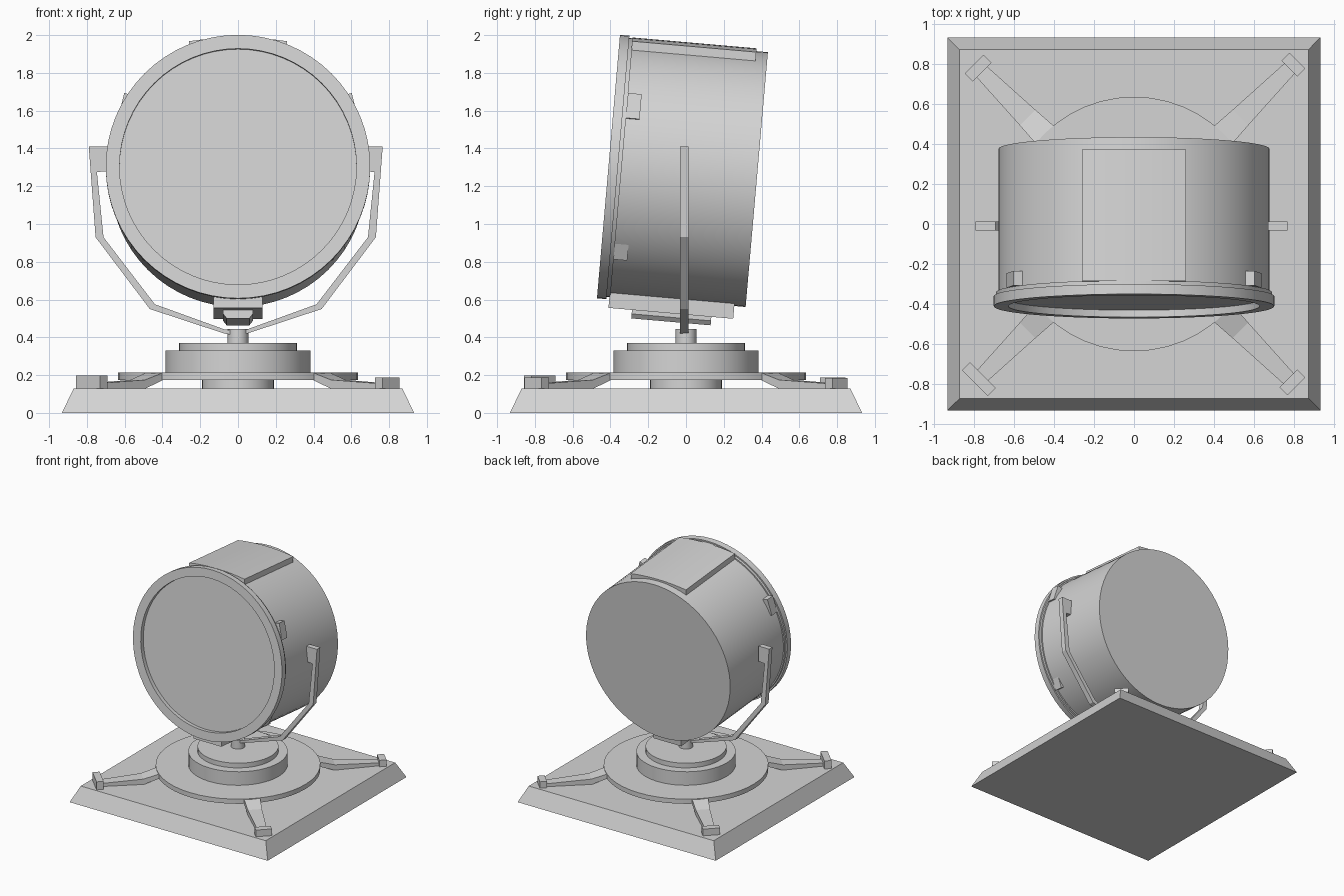
import bpy, bmesh, math
from mathutils import Matrix, Vector

if "Cube" in bpy.data.objects:
    bpy.data.objects.remove(bpy.data.objects["Cube"])

grey = bpy.data.materials.new("painted_grey")
grey.diffuse_color = (0.66, 0.66, 0.66, 1)
grey.use_nodes = True
grey.node_tree.nodes["Principled BSDF"].inputs["Base Color"].default_value = grey.diffuse_color

# Drum frame: axis along y, tipped back so the lens looks slightly up
TILT = Matrix.Translation((0, 0, 1.268)) @ Matrix.Rotation(math.radians(-5), 4, 'X')
LATHE_Y = Matrix.Rotation(math.radians(-90), 4, 'X')   # z axis -> y axis


def finish(name, bm, matrix=Matrix(), smooth=False):
    bmesh.ops.transform(bm, matrix=matrix, verts=bm.verts)
    bmesh.ops.recalc_face_normals(bm, faces=bm.faces)
    me = bpy.data.meshes.new(name)
    bm.to_mesh(me)
    bm.free()
    me.materials.append(grey)
    if smooth:
        me.polygons.foreach_set("use_smooth", [True] * len(me.polygons))
        me.set_sharp_from_angle(angle=math.radians(30))
    ob = bpy.data.objects.new(name, me)
    bpy.context.collection.objects.link(ob)
    return ob


def lathe(name, profile, matrix=Matrix(), n=48):
    """Spin (radius, height) points around z and cap both ends."""
    bm = bmesh.new()
    rings = [[bm.verts.new((r * math.cos(2 * math.pi * i / n),
                            r * math.sin(2 * math.pi * i / n), h)) for i in range(n)]
             for r, h in profile]
    bm.faces.new(rings[0])
    bm.faces.new(rings[-1])
    for a, b in zip(rings, rings[1:]):
        for i in range(n):
            j = (i + 1) % n
            bm.faces.new((a[i], a[j], b[j], b[i]))
    return finish(name, bm, matrix, True)


def loft(name, sections, matrix=Matrix(), smooth=False):
    """Join four-cornered sections end to end."""
    bm = bmesh.new()
    rings = [[bm.verts.new(p) for p in s] for s in sections]
    bm.faces.new(rings[0])
    bm.faces.new(rings[-1])
    for a, b in zip(rings, rings[1:]):
        for i in range(4):
            j = (i + 1) % 4
            bm.faces.new((a[i], a[j], b[j], b[i]))
    return finish(name, bm, matrix, smooth)


def rect(x, y0, y1, z):
    return [(-x, y0, z), (x, y0, z), (x, y1, z), (-x, y1, z)]


def box(name, x, y0, y1, z0, z1, matrix=Matrix(), top=None):
    return loft(name, [rect(x, y0, y1, z0), rect(top or x, y0, y1, z1)], matrix)


# Plinth with sloping sides
loft("plinth", [rect(0.932, -0.932, 0.932, 0), rect(0.87, -0.87, 0.87, 0.13)])

# Turntable
lathe("turntable_pillar", [(0.19, 0.001), (0.19, 0.18)])
lathe("turntable_disc", [(0.635, 0.175), (0.635, 0.215)])
lathe("turntable_drum", [(0.383, 0.21), (0.383, 0.33), (0.312, 0.33), (0.312, 0.37)])
lathe("yoke_post", [(0.055, 0.36), (0.055, 0.445)], n=24)

# Four diagonal legs: (distance, half width, bottom, top)
stations = [(0.55, 0.072, 0.176, 0.214), (0.62, 0.064, 0.176, 0.214),
            (0.75, 0.055, 0.128, 0.175), (1.10, 0.036, 0.128, 0.155)]
# Foot pads: name, direction, distance, half length, top
for side, deg, dist, half_len, high in (
        ("back_right", 45, 1.125, 0.055, 0.185), ("back_left", 135, 1.10, 0.067, 0.187),
        ("front_left", 225, 1.095, 0.09, 0.198), ("front_right", 315, 1.118, 0.063, 0.187)):
    turn = Matrix.Rotation(math.radians(deg), 4, 'Z')
    loft("leg_" + side, [[(d, -w, b), (d, w, b), (d, w, t), (d, -w, t)]
                         for d, w, b, t in stations], turn)
    box("foot_pad_" + side, 0.028, -half_len, half_len, 0.125, high,
        turn @ Matrix.Translation((dist, 0, 0)))

# Lamp housing: rear cap, drum, seam band, front ring and recess in one turn
lathe("lamp_housing", [(0.677, 0.376), (0.677, -0.342), (0.688, -0.342), (0.688, -0.362),
                       (0.70, -0.362), (0.70, -0.412), (0.627, -0.412), (0.627, -0.374)],
      TILT @ LATHE_Y, 64)
lathe("lens", [(0.627, -0.377), (0.627, -0.375)], TILT @ LATHE_Y, 64)

# Gently arched top cover plate
loft("top_plate", [[(x, -0.345, 0.612), (x, 0.315, 0.612), (x, 0.315, t), (x, -0.345, t)]
                   for x, t in [(0.26 * i / 4, 0.692 - 0.02 * (i / 4) ** 2)
                                for i in range(-4, 5)]], TILT, True)

# Underside housing
box("lower_housing", 0.13, -0.347, 0.316, -0.745, -0.64, TILT)
box("lower_housing_cap", 0.06, -0.222, 0.20, -0.79, -0.765, TILT, top=0.08)
box("lower_housing_step", 0.08, -0.222, 0.20, -0.766, -0.74, TILT)

# Wedge clips behind the ring, sunk into the drum at one end (x, z outlines)
upper = [(0.602, 0.397), (0.636, 0.265), (0.58, 0.25), (0.545, 0.383)]
lower = [(0.556, -0.375), (0.503, -0.487), (0.455, -0.465), (0.505, -0.355)]
for level, outline in (("upper", upper), ("lower", lower)):
    for side, s in (("right", 1), ("left", -1)):
        loft("%s_clip_%s" % (level, side),
             [[(s * x, y, z) for x, z in outline] for y in (-0.343, -0.27)], TILT)

# Yoke: half outline mirrored, then extruded through its thickness
half = [(0.0, 0.41), (0.06, 0.42), (0.455, 0.55), (0.742, 0.93), (0.778, 1.41),
        (0.68, 1.41), (0.68, 1.28), (0.735, 1.275), (0.70, 0.93), (0.428, 0.575),
        (0.06, 0.442), (0.0, 0.435)]
outline = half + [(-x, z) for x, z in half[-2:0:-1]]
bm = bmesh.new()
face = bm.faces.new([bm.verts.new((x - 0.012, -0.033, z)) for x, z in outline])
ext = bmesh.ops.extrude_face_region(bm, geom=[face])
bmesh.ops.translate(bm, vec=Vector((0, 0.045, 0)),
                    verts=[v for v in ext["geom"] if isinstance(v, bmesh.types.BMVert)])
bmesh.ops.triangulate(bm, faces=[f for f in bm.faces if len(f.verts) > 4])
finish("yoke", bm)
